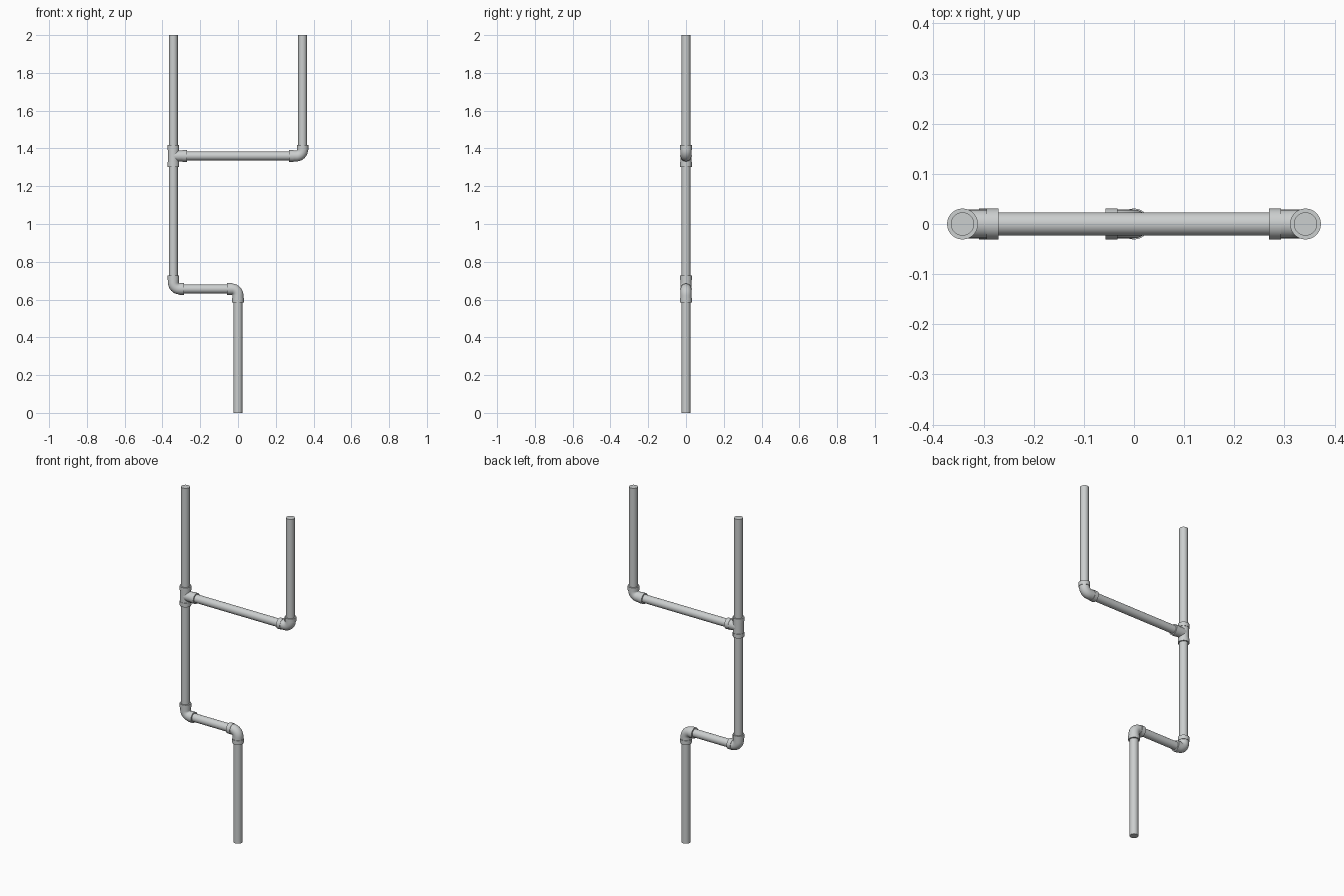
import bpy, bmesh, math
from mathutils import Vector

if "Cube" in bpy.data.objects:
    bpy.data.objects.remove(bpy.data.objects["Cube"])

PIPE_R, BODY_R, COLLAR_R = 0.0232, 0.0285, 0.0308
COLLAR_L, BEND = 0.024, 0.033
SIDES = 32
AX = 0.342                 # offset of the side risers
Z_LOW, Z_HIGH = 0.656, 1.36

grey = bpy.data.materials.new("pipe grey")
grey.diffuse_color = (0.6, 0.62, 0.62, 1)
grey.use_nodes = True
grey.node_tree.nodes["Principled BSDF"].inputs["Base Color"].default_value = grey.diffuse_color


def sweep(name, rings):
    """Skin circular rings (centre, direction, radius) lying along a path in XZ."""
    bm = bmesh.new()
    side = Vector((0, 1, 0))
    loops = []
    for c, d, r in rings:
        up = d.cross(side).normalized()
        loops.append([bm.verts.new(c + r * (math.cos(a) * side + math.sin(a) * up))
                      for a in (2 * math.pi * i / SIDES for i in range(SIDES))])
    for a, b in zip(loops, loops[1:]):
        for i in range(SIDES):
            j = (i + 1) % SIDES
            bm.faces.new((a[i], a[j], b[j], b[i]))
    bm.faces.new(loops[0])
    bm.faces.new(loops[-1])
    bmesh.ops.recalc_face_normals(bm, faces=bm.faces)
    me = bpy.data.meshes.new(name)
    bm.to_mesh(me)
    bm.free()
    me.materials.append(grey)
    ob = bpy.data.objects.new(name, me)
    bpy.context.collection.objects.link(ob)
    bpy.context.view_layer.objects.active = ob
    ob.select_set(True)
    bpy.ops.object.shade_smooth_by_angle(angle=math.radians(35))
    ob.select_set(False)


def pipe(name, a, b):
    a, b = Vector((a[0], 0, a[1])), Vector((b[0], 0, b[1]))
    d = (b - a).normalized()
    sweep(name, [(a, d, PIPE_R), (b, d, PIPE_R)])


def collar(end, d, out):
    """Rings of a collar from the outer end inwards; out points away from the fitting."""
    inner = end - out * COLLAR_L
    return [(end, d, COLLAR_R), (inner, d, COLLAR_R), (inner, d, BODY_R)]


def elbow(name, x, z, sx, sz, len_x=0.057, len_z=0.071):
    """Elbow with its corner at (x, z), opening towards sx and sz."""
    c = Vector((x, 0, z))
    u, v = Vector((sx, 0, 0)), Vector((0, 0, sz))
    rings = collar(c + u * len_x, -u, u)
    mid = c + (u + v) * BEND
    for i in range(13):
        t = math.pi / 2 * i / 12
        p = mid - v * BEND * math.cos(t) - u * BEND * math.sin(t)
        rings.append((p, v * math.sin(t) - u * math.cos(t), BODY_R))
    rings += reversed(collar(c + v * len_z, v, v))
    sweep(name, rings)


# Pipes
pipe("bottom_pipe", (0, 0), (0, Z_LOW - 0.05))
pipe("lower_cross_pipe", (-AX + 0.04, Z_LOW), (-0.04, Z_LOW))
pipe("left_riser", (-AX, Z_LOW + 0.05), (-AX, 2))
pipe("upper_cross_pipe", (-AX, Z_HIGH), (AX - 0.05, Z_HIGH))
pipe("right_riser", (AX, Z_HIGH + 0.04), (AX, 2))

# Elbows
elbow("lower_elbow", 0, Z_LOW, -1, -1)
elbow("left_elbow", -AX, Z_LOW, 1, 1)
elbow("right_elbow", AX, Z_HIGH, -1, 1, 0.073, 0.057)

# Tee fitting: straight run and side branch
X, Z = Vector((1, 0, 0)), Vector((0, 0, 1))
t = Vector((-AX, 0, Z_HIGH))
sweep("tee_run", collar(t - Z * 0.057, Z, -Z) + list(reversed(collar(t + Z * 0.057, Z, Z))))
sweep("tee_branch", [(t, X, BODY_R)] + list(reversed(collar(t + X * 0.072, X, X))))
